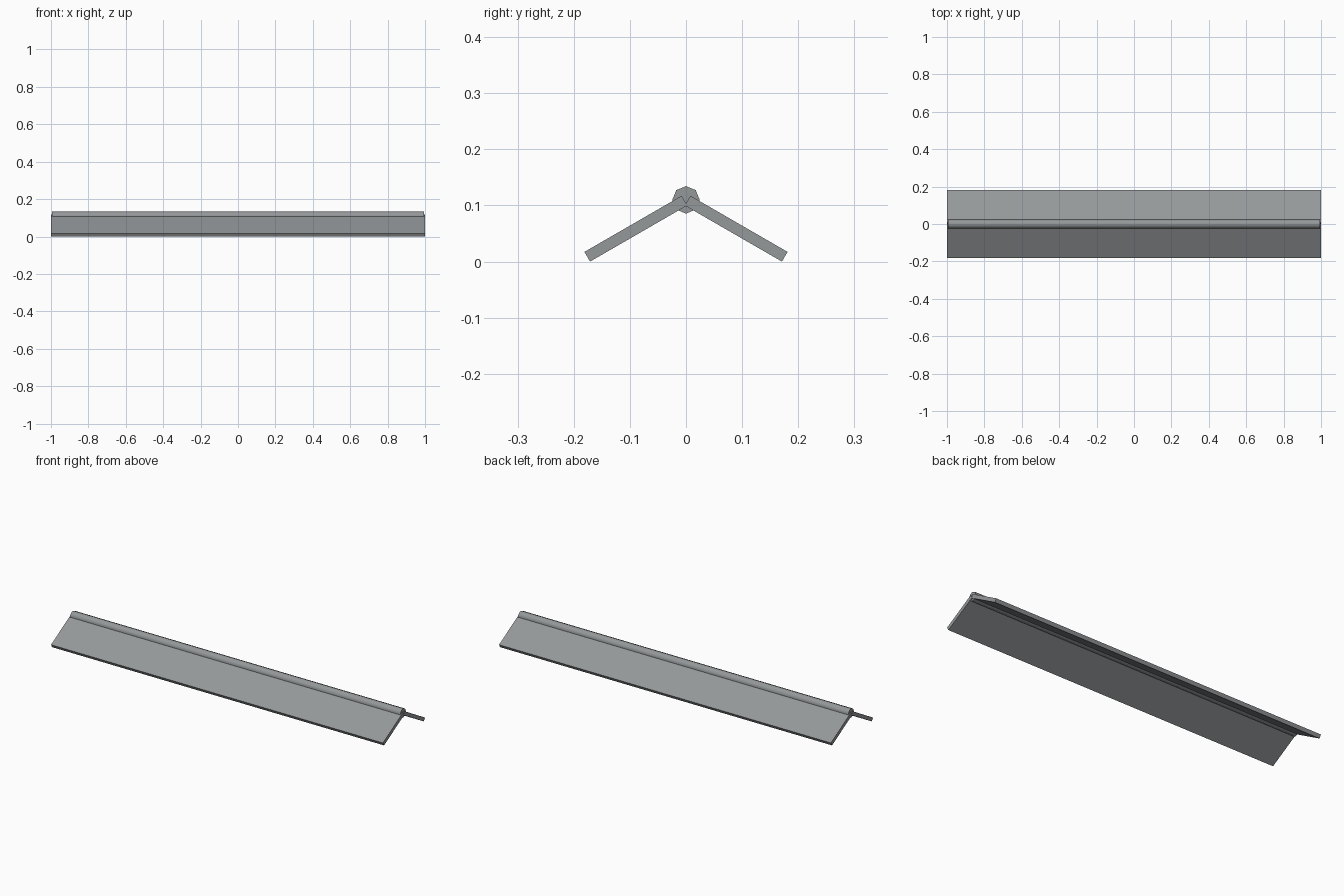
import bpy, math
from mathutils import Vector

if "Cube" in bpy.data.objects:
    bpy.data.objects.remove(bpy.data.objects["Cube"])

# Grey metal
metal = bpy.data.materials.new("grey_metal")
metal.diffuse_color = (0.30, 0.315, 0.323, 1)
metal.use_nodes = True
metal.node_tree.nodes["Principled BSDF"].inputs["Base Color"].default_value = metal.diffuse_color


def extrude_profile(name, profile, half_length):
    """Sweep a (y, z) outline along x, closed at both ends."""
    n = len(profile)
    verts = [(x, y, z) for x in (-half_length, half_length) for y, z in profile]
    faces = [tuple(range(n))[::-1], tuple(range(n, 2 * n))]
    faces += [(i, (i + 1) % n, n + (i + 1) % n, n + i) for i in range(n)]
    mesh = bpy.data.meshes.new(name)
    mesh.from_pydata(verts, [], faces)
    mesh.materials.append(metal)
    obj = bpy.data.objects.new(name, mesh)
    bpy.context.collection.objects.link(obj)
    return obj


# Two sloping roof panels, 30 degrees, overlapping at the ridge
length, thick, slope = 0.2, 0.02, math.radians(30)
low = Vector((0.171, 0.0))
up = Vector((-math.cos(slope), math.sin(slope))) * length
out = Vector((math.sin(slope), math.cos(slope))) * thick
panel = [low, low + out, low + out + up, low + up]
extrude_profile("back_panel", panel, 1.0)
extrude_profile("front_panel", [(-y, z) for y, z in reversed(panel)], 1.0)

# Eight-sided ridge bar, softly shaded
radius, height = 0.0245, 0.11
octagon = [(radius * math.cos(i * math.pi / 4), height + radius * math.sin(i * math.pi / 4))
           for i in range(8)]
ridge = extrude_profile("ridge_bar", octagon, 0.995)
bpy.context.view_layer.objects.active = ridge
ridge.select_set(True)
bpy.ops.object.shade_smooth_by_angle(angle=math.radians(60))
